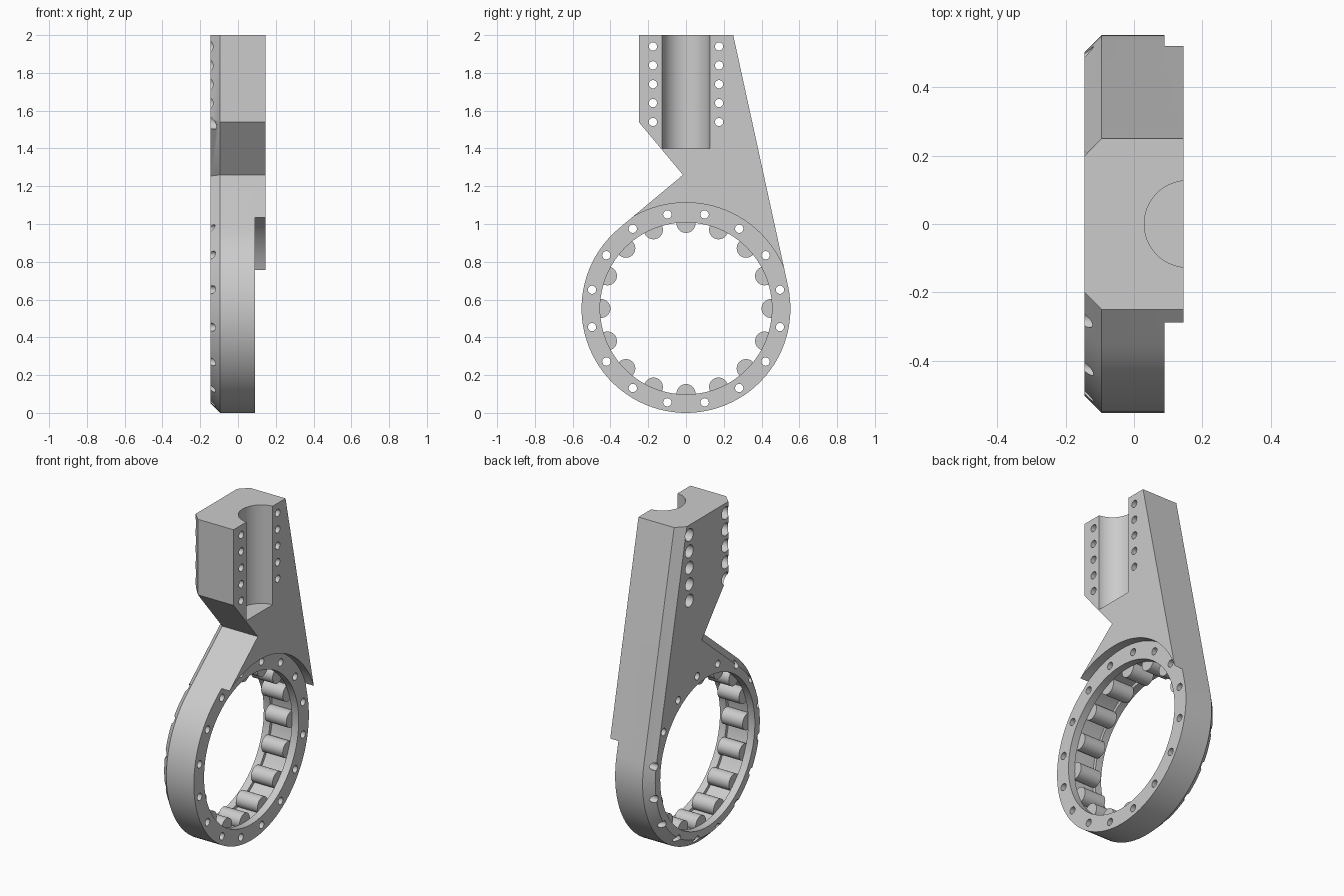
import bpy, bmesh, math
from mathutils import Vector, Matrix

if "Cube" in bpy.data.objects:
    bpy.data.objects.remove(bpy.data.objects["Cube"])

BACK, FRONT, RING_FRONT = -0.145, 0.145, 0.09    # extents along x
CHAMFER = 0.05
R, CZ = 0.553, 0.553                             # ring radius and centre height
COUNT = 16

grey = bpy.data.materials.new("light grey")
grey.use_nodes = True
grey.diffuse_color = (0.6, 0.6, 0.6, 1)
grey.node_tree.nodes["Principled BSDF"].inputs["Base Color"].default_value = (0.6, 0.6, 0.6, 1)


def make_object(name, bm):
    bmesh.ops.recalc_face_normals(bm, faces=bm.faces)
    mesh = bpy.data.meshes.new(name)
    bm.to_mesh(mesh)
    bm.free()
    mesh.materials.append(grey)
    obj = bpy.data.objects.new(name, mesh)
    bpy.context.collection.objects.link(obj)
    return obj


def x_cylinders(name, centres, radius, x0, x1, segments):
    """Cylinders along x at the given (y, z) centres."""
    bm = bmesh.new()
    for y, z in centres:
        place = Matrix.Translation(((x0 + x1) / 2, y, z)) @ Matrix.Rotation(math.pi / 2, 4, 'Y')
        bmesh.ops.create_cone(bm, cap_ends=True, segments=segments, radius1=radius,
                              radius2=radius, depth=x1 - x0, matrix=place)
    return make_object(name, bm)


def activate(obj):
    bpy.ops.object.select_all(action='DESELECT')
    obj.select_set(True)
    bpy.context.view_layer.objects.active = obj


def cut(target, cutter):
    mod = target.modifiers.new("cut", 'BOOLEAN')
    mod.operation, mod.solver, mod.object = 'DIFFERENCE', 'EXACT', cutter
    activate(target)
    bpy.ops.object.modifier_apply(modifier=mod.name)
    bpy.data.objects.remove(cutter)


def tangent_angle(point, side):
    """Angle on the ring where a line from the point touches it."""
    d = point - Vector((0, CZ))
    return math.atan2(d.y, d.x) + side * math.acos(R / d.length)


def inset(points, distances):
    """Move every edge of a counterclockwise outline inward by its distance."""
    result = []
    for i, p in enumerate(points):
        a, b = p - points[i - 1], points[(i + 1) % len(points)] - p
        n1, n2 = Vector((-a.y, a.x)).normalized(), Vector((-b.y, b.x)).normalized()
        c1, c2 = n1.dot(p) + distances[i - 1], n2.dot(p) + distances[i]
        det = n1.x * n2.y - n1.y * n2.x
        result.append(Vector(((c1 * n2.y - c2 * n1.y) / det, (n1.x * c2 - n2.x * c1) / det)))
    return result


def polar(radius, angle):
    return Vector((radius * math.cos(angle), CZ + radius * math.sin(angle)))


# Body outline: clamp block, notch and ring in one profile
top_right, notch = Vector((0.25, 2)), Vector((-0.016, 1.26))
outline = [top_right, Vector((-0.25, 2)), Vector((-0.25, 1.54)), notch]
start = tangent_angle(notch, 1)
end = tangent_angle(top_right, -1) + 2 * math.pi
STEPS = 60
outline += [polar(R, start + (end - start) * i / STEPS) for i in range(STEPS + 1)]
chamfered = inset(outline, [0] + [CHAMFER] * (len(outline) - 1))

bm = bmesh.new()
loops = [[bm.verts.new((x, p.x, p.y)) for p in pts] for x, pts in
         ((FRONT, outline), (BACK + CHAMFER, outline), (BACK, chamfered))]
for la, lb in zip(loops, loops[1:]):
    for i in range(len(la)):
        j = (i + 1) % len(la)
        bm.faces.new((la[i], la[j], lb[j], lb[i]))
bm.faces.new(loops[0])
bm.faces.new(loops[-1])
body = make_object("bearing_arm", bm)

# Ring: stepped front, bore and roller groove
centre = [(0, CZ)]
cut(body, x_cylinders("step_cutter", centre, 0.56, RING_FRONT, 0.3, 96))
cut(body, x_cylinders("bore_cutter", centre, 0.455, -0.3, 0.3, 96))
cut(body, x_cylinders("groove_cutter", centre, 0.475, -0.1, 0.045, 96))

# Bolt holes around the ring and beside the channel
ring_holes = [polar(0.507, 2 * math.pi * (i + 0.5) / COUNT) for i in range(COUNT)]
block_holes = [(s * 0.175, 1.54 + 0.1 * i) for s in (-1, 1) for i in range(5)]
cut(body, x_cylinders("hole_cutter", ring_holes + block_holes, 0.022, -0.3, 0.3, 20))
cut(body, x_cylinders("counterbore_cutter", block_holes, 0.038, -0.3, BACK + 0.06, 24))

# Round channel in the clamp block
bm = bmesh.new()
bmesh.ops.create_cone(bm, cap_ends=True, segments=64, radius1=0.127, radius2=0.127,
                      depth=1, matrix=Matrix.Translation((0.157, 0, 1.9)))
cut(body, make_object("channel_cutter", bm))

# Rollers set in the groove
rollers = x_cylinders("rollers", [polar(0.45, 2 * math.pi * i / COUNT) for i in range(COUNT)],
                      0.05, -0.1, 0.045, 32)

for obj in (body, rollers):
    activate(obj)
    bpy.ops.object.shade_smooth_by_angle(angle=math.radians(30))
